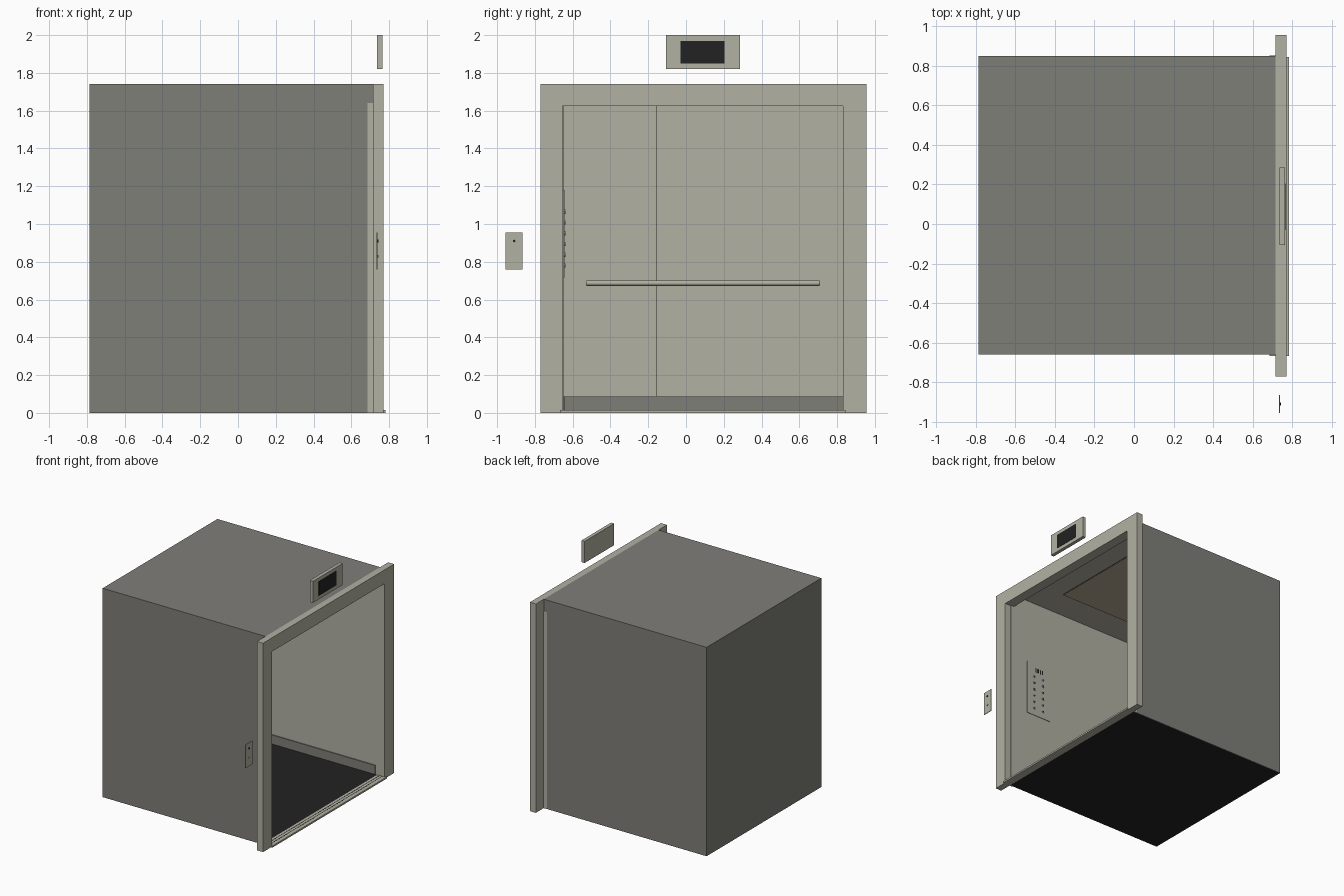
import bpy, math
from mathutils import Vector

if "Cube" in bpy.data.objects:
    bpy.data.objects.remove(bpy.data.objects["Cube"])


def make_material(name, rgb):
    m = bpy.data.materials.new(name)
    m.diffuse_color = (*rgb, 1)
    m.use_nodes = True
    m.node_tree.nodes["Principled BSDF"].inputs["Base Color"].default_value = m.diffuse_color
    return m


STEEL = make_material("light steel", (0.445, 0.440, 0.371))
GREY = make_material("dark grey", (0.212, 0.209, 0.191))
BLACK = make_material("black", (0.016, 0.016, 0.016))
LAMP = make_material("warm beige", (0.479, 0.413, 0.296))


def box(name, x, y, z, mat):
    """Box given by its (min, max) range on each axis."""
    c = [(a + b) / 2 for a, b in (x, y, z)]
    bpy.ops.mesh.primitive_cube_add(size=1, location=c)
    o = bpy.context.object
    o.name = name
    o.scale = [b - a for a, b in (x, y, z)]
    bpy.ops.object.transform_apply(location=False, rotation=False, scale=True)
    o.data.materials.append(mat)
    return o


def rod(name, start, end, radius, mat, sides=16, bevel=0):
    """Cylinder between two points, with optional rounded ends."""
    a, b = Vector(start), Vector(end)
    bpy.ops.mesh.primitive_cylinder_add(vertices=sides, radius=radius,
                                        depth=(b - a).length, location=(a + b) / 2)
    o = bpy.context.object
    o.name = name
    o.rotation_euler = (b - a).to_track_quat('Z', 'Y').to_euler()
    o.data.materials.append(mat)
    if bevel:
        mod = o.modifiers.new("rounded ends", 'BEVEL')
        mod.width = bevel
        mod.segments = 3
    bpy.ops.object.shade_smooth_by_angle()
    return o


# Outer shell, open at the front
X0, X1, Y0, Y1, TOP = -0.785, 0.715, -0.66, 0.85, 1.74
T = 0.006
box("shell_back", (X0, X0 + T), (Y0, Y1), (0, TOP), GREY)
box("shell_side_near", (X0 + T, X1), (Y0, Y0 + T), (0, TOP), GREY)
box("shell_side_far", (X0 + T, X1), (Y1 - T, Y1), (0, TOP), GREY)
box("shell_roof", (X0 + T, X1), (Y0 + T, Y1 - T), (TOP - T, TOP), GREY)

# Inner lining, floor and ceiling
IX, IY0, IY1, CEIL = X0 + 2 * T, Y0 + 2 * T, Y1 - 2 * T, TOP - 2 * T
box("floor", (X0 + T, X1), (Y0 + T, Y1 - T), (0, 0.012), BLACK)
box("back_wall", (X0 + T, IX), (Y0 + T, Y1 - T), (0.012, CEIL), STEEL)
box("side_wall_near", (IX, X1), (Y0 + T, IY0), (0.012, CEIL), STEEL)
box("side_wall_far", (IX, X1), (IY1, Y1 - T), (0.012, CEIL), STEEL)
box("ceiling", (X0 + T, X1), (Y0 + T, Y1 - T), (CEIL, TOP - T), STEEL)
box("wall_seam", (IX, IX + 0.002), (-0.16, -0.155), (0.087, CEIL), BLACK)

# Ceiling lamp panel with a thin dark border
box("lamp_border", (-0.468, 0.398), (-0.393, 0.583), (CEIL - 0.003, CEIL), BLACK)
box("lamp_panel", (-0.465, 0.395), (-0.39, 0.58), (CEIL - 0.006, CEIL), LAMP)

# Kick plates along three walls
KZ = (0.012, 0.087)
box("kick_plate_back", (IX, IX + 0.008), (IY0, IY1), KZ, GREY)
box("kick_plate_near", (IX, 0.68), (IY0, IY0 + 0.008), KZ, GREY)
box("kick_plate_far", (IX, 0.68), (IY1 - 0.008, IY1), KZ, GREY)

# Handrail on the back wall
RX, RZ = IX + 0.06, 0.687
rod("handrail", (RX, -0.53, RZ), (RX, 0.71, RZ), 0.014, STEEL, bevel=0.006)
for y in (-0.40, 0.09, 0.58):
    rod("handrail_bracket", (IX, y, RZ), (RX, y, RZ), 0.008, STEEL, 12)

# Entrance frame: wide face trim and deeper jamb lining
FX = (0.715, 0.77)
OY0, OY1, OZ = -0.655, 0.83, 1.625
box("frame_post_near", FX, (-0.77, OY0), (0, OZ), STEEL)
box("frame_post_far", FX, (OY1, 0.955), (0, OZ), STEEL)
box("frame_header", FX, (-0.77, 0.955), (OZ, TOP), STEEL)
JX = (0.685, 0.715)
box("jamb_near", JX, (-0.667, OY0), (0, OZ), STEEL)
box("jamb_far", JX, (OY1, 0.8515), (0, OZ), STEEL)
box("jamb_header", JX, (-0.667, 0.8515), (OZ, 1.64), STEEL)

# Door sill with two running grooves
box("sill", (0.70, 0.782), (-0.667, 0.845), (0, 0.014), STEEL)
for x in (0.72, 0.745):
    box("sill_groove", (x, x + 0.006), (OY0, OY1), (0.013, 0.0145), BLACK)

# Control panel inside the cab on the near wall
PY = IY0 + 0.004
box("control_panel", (0.31, 0.55), (IY0, PY), (0.72, 1.18), STEEL)
box("control_panel_trim", (0.31, 0.55), (IY0, PY), (0.716, 0.72), LAMP)
for i in range(4):
    x = 0.392 + i * 0.022
    box("panel_indicator", (x, x + 0.01), (PY, PY + 0.002), (1.11, 1.145), BLACK)
for row in range(6):
    for x in (0.39, 0.48):
        z = 0.78 + row * 0.057
        rod("panel_button", (x, PY, z), (x, PY + 0.005, z), 0.011, STEEL, 12)
        rod("panel_button_mark", (x, PY + 0.005, z), (x, PY + 0.006, z), 0.006, BLACK, 8)

# Call station beside the entrance
box("call_plate", (0.733, 0.738), (-0.955, -0.865), (0.76, 0.955), STEEL)
for z, mat in ((0.91, BLACK), (0.83, STEEL)):
    rod("call_button", (0.738, -0.91, z), (0.743, -0.91, z), 0.007, mat, 12)

# Floor indicator above the entrance
box("indicator_case", (0.735, 0.764), (-0.105, 0.285), (1.82, 2.0), STEEL)
box("indicator_screen", (0.764, 0.766), (-0.03, 0.205), (1.85, 1.97), BLACK)
